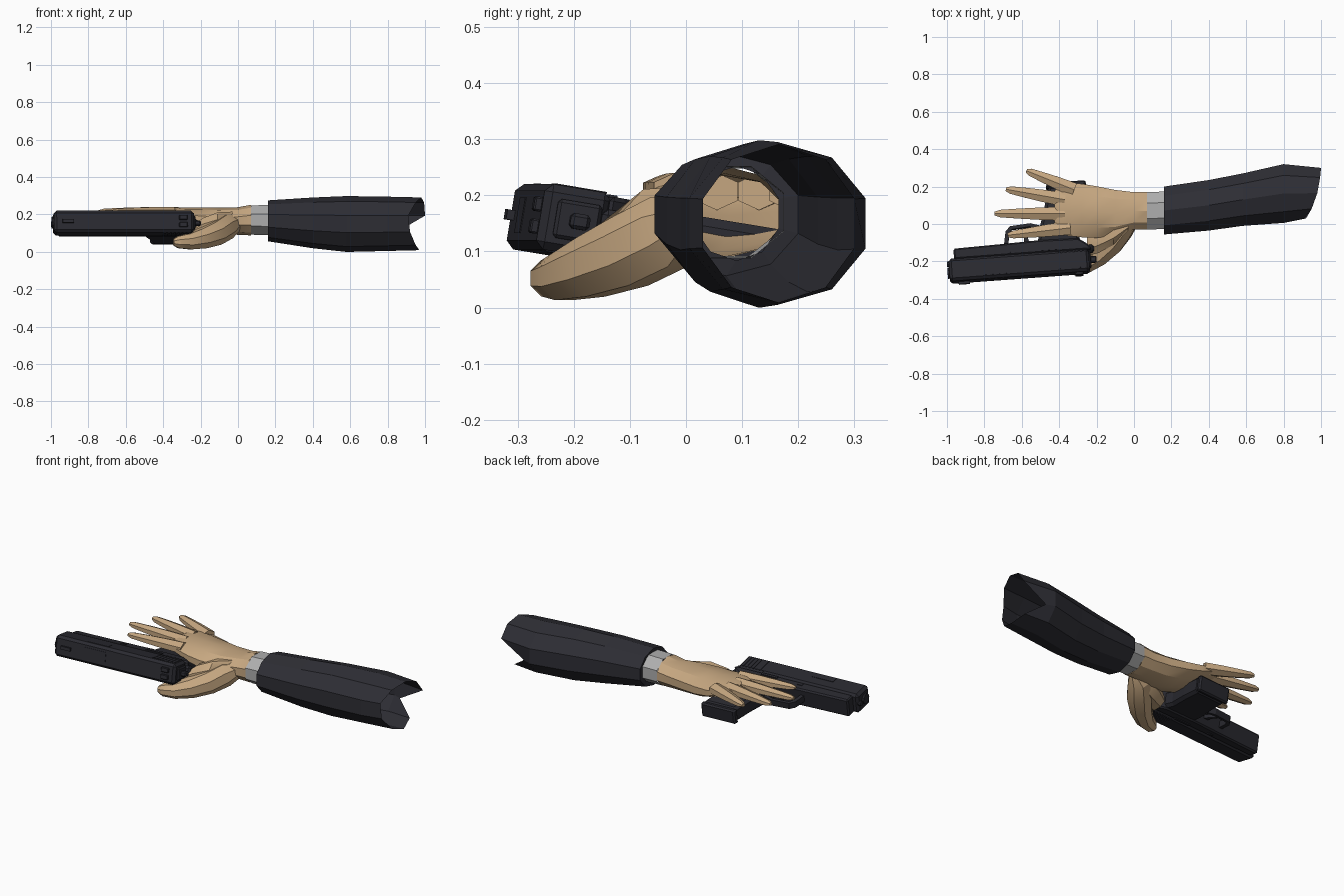
import bpy, bmesh
from math import pi, sin, cos, radians
from mathutils import Matrix, Vector

if "Cube" in bpy.data.objects:
    bpy.data.objects.remove(bpy.data.objects["Cube"])


def material(name, color):
    m = bpy.data.materials.new(name)
    m.use_nodes = True
    m.diffuse_color = (*color, 1)
    m.node_tree.nodes["Principled BSDF"].inputs["Base Color"].default_value = (*color, 1)
    return m


SKIN = material("skin tan", (0.57, 0.39, 0.22))
CLOTH = material("sleeve charcoal", (0.027, 0.027, 0.035))
SHIRT = material("shirt grey", (0.42, 0.42, 0.42))
METAL = material("gun black", (0.023, 0.023, 0.030))


def add_object(name, bm, mat, matrix=None):
    bmesh.ops.recalc_face_normals(bm, faces=bm.faces)
    mesh = bpy.data.meshes.new(name)
    bm.to_mesh(mesh)
    bm.free()
    mesh.materials.append(mat)
    obj = bpy.data.objects.new(name, mesh)
    bpy.context.collection.objects.link(obj)
    if matrix:
        obj.matrix_world = matrix
    return obj


def tube(name, rings, n, mat, upright=False, caps=(False, True), rim=None):
    """Loft rings of (x, y, z, half width, half height); rim sets the last x values."""
    bm = bmesh.new()
    centres = [Vector(r[:3]) for r in rings]
    fit = 1 / cos(pi / n)
    loops = []
    for i, (x, y, z, a, b) in enumerate(rings):
        if upright:
            side, up = Vector((0, 1, 0)), Vector((0, 0, 1))
        else:
            t = (centres[min(i + 1, len(rings) - 1)] - centres[max(i - 1, 0)]).normalized()
            side = Vector((0, 0, 1)).cross(t).normalized()
            up = t.cross(side)
        loop = []
        for k in range(n):
            ang = 2 * pi * (k + 0.5) / n
            p = centres[i] + (side * cos(ang) * a + up * sin(ang) * b) * fit
            if rim and i == len(rings) - 1:
                p.x = rim[k]
            loop.append(bm.verts.new(p))
        loops.append(loop)
    for lo, hi in zip(loops, loops[1:]):
        for k in range(n):
            j = (k + 1) % n
            bm.faces.new((lo[k], lo[j], hi[j], hi[k]))
    if caps[0]:
        bm.faces.new(loops[0])
    if caps[1]:
        bm.faces.new(loops[-1])
    return add_object(name, bm, mat)


def smooth(obj, angle):
    bpy.ops.object.select_all(action="DESELECT")
    obj.select_set(True)
    bpy.context.view_layer.objects.active = obj
    bpy.ops.object.shade_smooth_by_angle(angle=radians(angle))


# Sleeve: faceted shell, narrowed at the cuff, ragged open end
tube("sleeve", [
    (0.165, 0.09, 0.168, 0.075, 0.08),
    (0.16, 0.072, 0.166, 0.128, 0.104),
    (0.40, 0.10, 0.155, 0.135, 0.129),
    (0.58, 0.13, 0.149, 0.14, 0.142),
    (0.80, 0.163, 0.15, 0.157, 0.138),
    (0.95, 0.165, 0.15, 0.135, 0.134),
], 10, CLOTH, True, (False, False),
    rim=(1.0, 0.995, 0.98, 0.95, 0.91, 0.92, 0.95, 0.97, 0.95, 0.85))

# Shirt cuff
tube("shirt_cuff", [(0.2, 0.075, 0.17, 0.1, 0.082), (0.07, 0.07, 0.17, 0.1, 0.078)],
     8, SHIRT, True, (False, False))

# Palm and back of the hand, wrapped over the grip
palm = tube("palm", [
    (0.07, 0.07, 0.17, 0.1, 0.078),
    (0.0, 0.07, 0.165, 0.1, 0.070),
    (-0.1, 0.06, 0.165, 0.122, 0.068),
    (-0.2, 0.064, 0.171, 0.138, 0.064),
    (-0.28, 0.072, 0.182, 0.143, 0.052),
    (-0.36, 0.078, 0.2, 0.140, 0.034),
    (-0.41, 0.08, 0.208, 0.118, 0.024),
    (-0.425, 0.08, 0.21, 0.095, 0.014),
], 10, SKIN, True)
smooth(palm, 25)

# Four spread fingers: knuckle and tip
fingers = {
    "little_finger": ((-0.32, 0.183), (-0.575, 0.285)),
    "ring_finger": ((-0.37, 0.13), (-0.685, 0.186)),
    "middle_finger": ((-0.37, 0.055), (-0.745, 0.056)),
    "index_finger": ((-0.34, -0.02), (-0.675, -0.06)),
}
for name, (base, tip) in fingers.items():
    rings = []
    for f, w in ((0, 0.037), (0.35, 0.033), (0.65, 0.027), (0.92, 0.020), (1, 0.010)):
        x, y = (base[i] + (tip[i] - base[i]) * f for i in (0, 1))
        rings.append((x, y, 0.207 + 0.007 * f, w, w * 0.78))
    smooth(tube(name, rings, 6, SKIN, False, (True, True)), 35)

# Thumb reaching under the gun, and the web joining it to the palm
smooth(tube("thumb", [
    (-0.01, 0.0, 0.155, 0.03, 0.045),
    (-0.06, -0.03, 0.135, 0.058, 0.066),
    (-0.12, -0.10, 0.10, 0.064, 0.064),
    (-0.19, -0.17, 0.072, 0.056, 0.054),
    (-0.26, -0.22, 0.055, 0.045, 0.042),
    (-0.32, -0.245, 0.052, 0.034, 0.032),
    (-0.345, -0.25, 0.052, 0.017, 0.017),
], 8, SKIN, False), 30)
smooth(tube("thumb_web", [
    (-0.03, -0.01, 0.16, 0.02, 0.055),
    (-0.11, -0.05, 0.145, 0.062, 0.066),
    (-0.19, -0.085, 0.125, 0.07, 0.055),
    (-0.25, -0.11, 0.10, 0.06, 0.03),
], 8, SKIN, True), 30)

# Gun frame: local x runs to the rear, y toward the grip end, z is thickness
GUN = (Matrix.Translation((-0.6, -0.2, 0.15))
       @ Matrix.Rotation(radians(4.2), 4, "Z") @ Matrix.Rotation(radians(-9.5), 4, "X"))


def plate(name, outline, half, bevel=0.0, z=0.0):
    """Extrude an outline through the gun's thickness."""
    bm = bmesh.new()
    face = bm.faces.new([bm.verts.new((x, y, z - half)) for x, y in outline])
    out = bmesh.ops.extrude_face_region(bm, geom=[face])
    bmesh.ops.translate(bm, vec=(0, 0, 2 * half),
                        verts=[v for v in out["geom"] if isinstance(v, bmesh.types.BMVert)])
    obj = add_object(name, bm, METAL, GUN)
    if bevel:
        mod = obj.modifiers.new("Bevel", "BEVEL")
        mod.width, mod.segments, mod.limit_method = bevel, 1, "ANGLE"
    return obj


def block(name, x0, x1, y0, y1, half, bevel=0.0, z=0.0):
    return plate(name, [(x0, y0), (x1, y0), (x1, y1), (x0, y1)], half, bevel, z)


# Slide, frame and dust cover
block("slide", -0.39, 0.36, -0.086, 0.035, 0.059, 0.014)
plate("frame", [(-0.36, 0.03), (0.38, 0.03), (0.36, 0.06), (0.31, 0.095), (0.1, 0.1),
                (-0.1, 0.094), (-0.36, 0.088)], 0.054, 0.008)
block("beavertail", 0.30, 0.39, 0.02, 0.06, 0.03, 0.01)
block("back_plate", 0.35, 0.37, -0.06, 0.02, 0.035, 0.006)
block("hammer", 0.36, 0.4, -0.035, 0.0, 0.014, 0.006)

# Grip with magazine base
plate("grip", [(0.09, 0.07), (0.32, 0.07), (0.315, 0.14), (0.345, 0.26), (0.37, 0.39),
               (0.17, 0.39), (0.14, 0.27), (0.105, 0.16)], 0.046, 0.016)
plate("magazine_base", [(0.155, 0.38), (0.372, 0.38), (0.372, 0.408), (0.165, 0.408)], 0.044, 0.008)

# Trigger guard as an open band, and trigger
plate("trigger_guard", [(-0.09, 0.085), (-0.075, 0.165), (-0.05, 0.192), (0.06, 0.2),
                        (0.125, 0.18), (0.115, 0.162), (0.055, 0.182), (-0.04, 0.175),
                        (-0.055, 0.155), (-0.068, 0.085)], 0.018)
plate("trigger", [(0.02, 0.09), (0.05, 0.09), (0.04, 0.13), (0.015, 0.165), (0.01, 0.16),
                  (0.022, 0.125)], 0.01)

# Sights
block("front_sight", -0.345, -0.285, -0.1, -0.08, 0.009)
for z in (-0.02, 0.02):
    block("rear_sight", 0.28, 0.325, -0.099, -0.08, 0.013, 0.003, z)

# Side details on both faces: serrations and levers; ejection port on one side and top
for s in (-1, 1):
    for i in range(7):
        x = 0.2 + i * 0.021
        block("slide_serration", x, x + 0.01, -0.065, 0.025, 0.002, 0, s * 0.059)
    block("slide_lever", 0.1, 0.2, 0.04, 0.055, 0.004, 0, s * 0.055)
    block("takedown_lever", -0.06, -0.03, 0.045, 0.062, 0.003, 0, s * 0.055)
block("ejection_port", -0.2, -0.07, -0.068, -0.03, 0.002, 0, 0.059)
block("barrel_hood", -0.2, -0.07, -0.088, -0.084, 0.032)

# Muzzle: short barrel and guide rod end
for name, y, r in (("barrel", -0.035, 0.03), ("guide_rod", 0.015, 0.015)):
    bm = bmesh.new()
    bmesh.ops.create_cone(bm, cap_ends=True, segments=10, radius1=r, radius2=r, depth=0.03,
                          matrix=Matrix.Translation((-0.385, y, 0)) @ Matrix.Rotation(pi / 2, 4, "Y"))
    add_object(name, bm, METAL, GUN)
